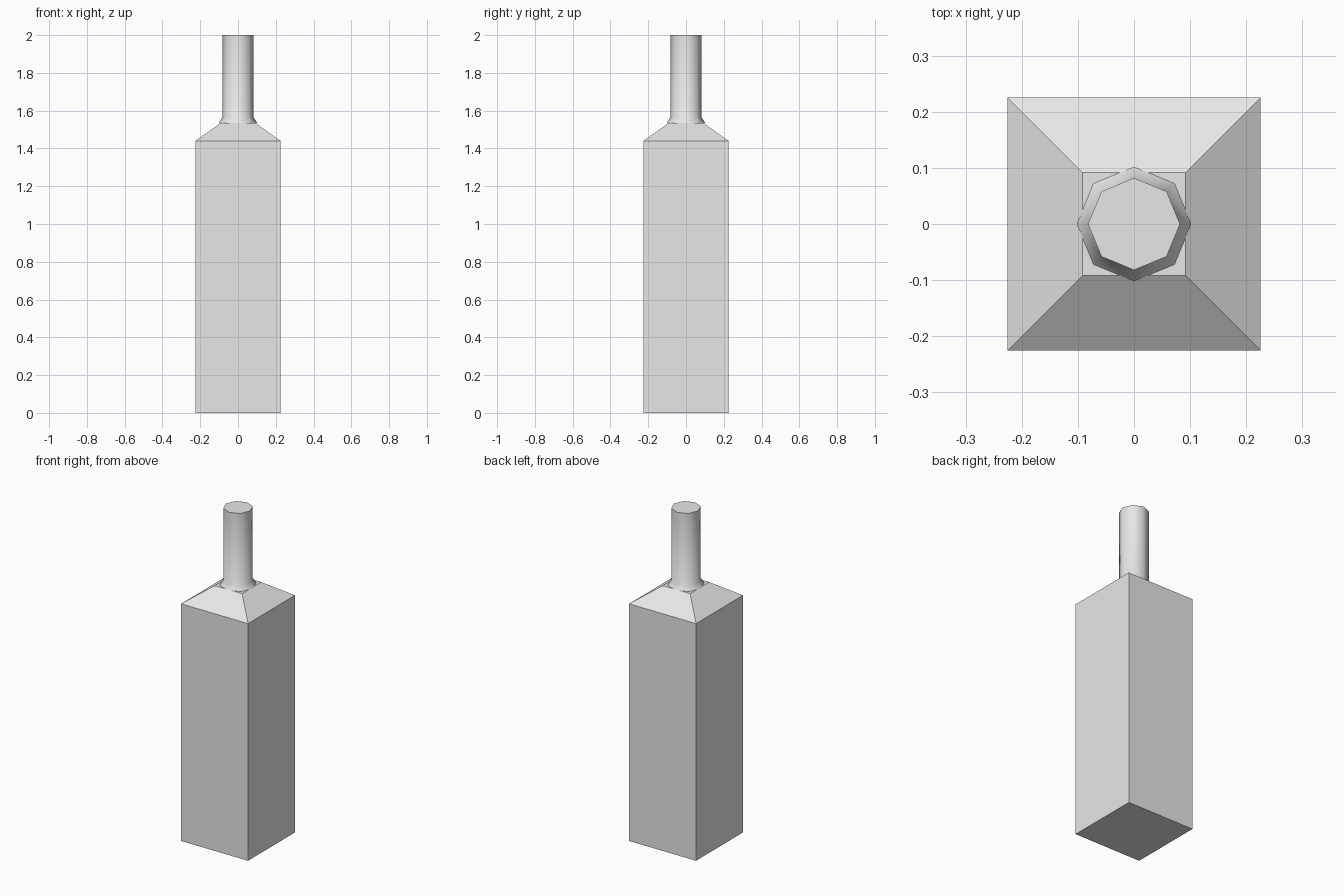
import bpy
import bmesh
import math

cube = bpy.data.objects.get("Cube")
if cube:
    bpy.data.objects.remove(cube, do_unlink=True)

# Single plain grey
grey = bpy.data.materials.new("plain grey")
grey.use_nodes = True
colour = (0.8, 0.8, 0.8, 1)
grey.diffuse_color = colour
grey.node_tree.nodes["Principled BSDF"].inputs["Base Color"].default_value = colour


def loft(name, sides, turn, profile):
    """Stack regular polygon rings (radius, height) into a closed solid."""
    bm = bmesh.new()
    rings = []
    for radius, z in profile:
        angles = [turn + math.tau * i / sides for i in range(sides)]
        rings.append([bm.verts.new((radius * math.cos(a), radius * math.sin(a), z))
                      for a in angles])
    for low, high in zip(rings, rings[1:]):
        for i in range(sides):
            j = (i + 1) % sides
            bm.faces.new((low[i], low[j], high[j], high[i]))
    bm.faces.new(rings[0][::-1])
    bm.faces.new(rings[-1])
    mesh = bpy.data.meshes.new(name)
    bm.to_mesh(mesh)
    bm.free()
    mesh.materials.append(grey)
    obj = bpy.data.objects.new(name, mesh)
    bpy.context.collection.objects.link(obj)
    return obj


# Square body with sloping shoulders and a small flat top
diag = math.sqrt(2)
loft("bottle_body", 4, math.pi / 4,
     [(0.225 * diag, 0), (0.225 * diag, 1.44), (0.092 * diag, 1.535)])

# Eight-sided neck with a flared foot
neck = loft("bottle_neck", 8, 0, [(0.102, 1.535), (0.082, 1.565), (0.082, 2.0)])
bpy.ops.object.select_all(action="DESELECT")
neck.select_set(True)
bpy.context.view_layer.objects.active = neck
bpy.ops.object.shade_smooth_by_angle(angle=math.radians(60))
